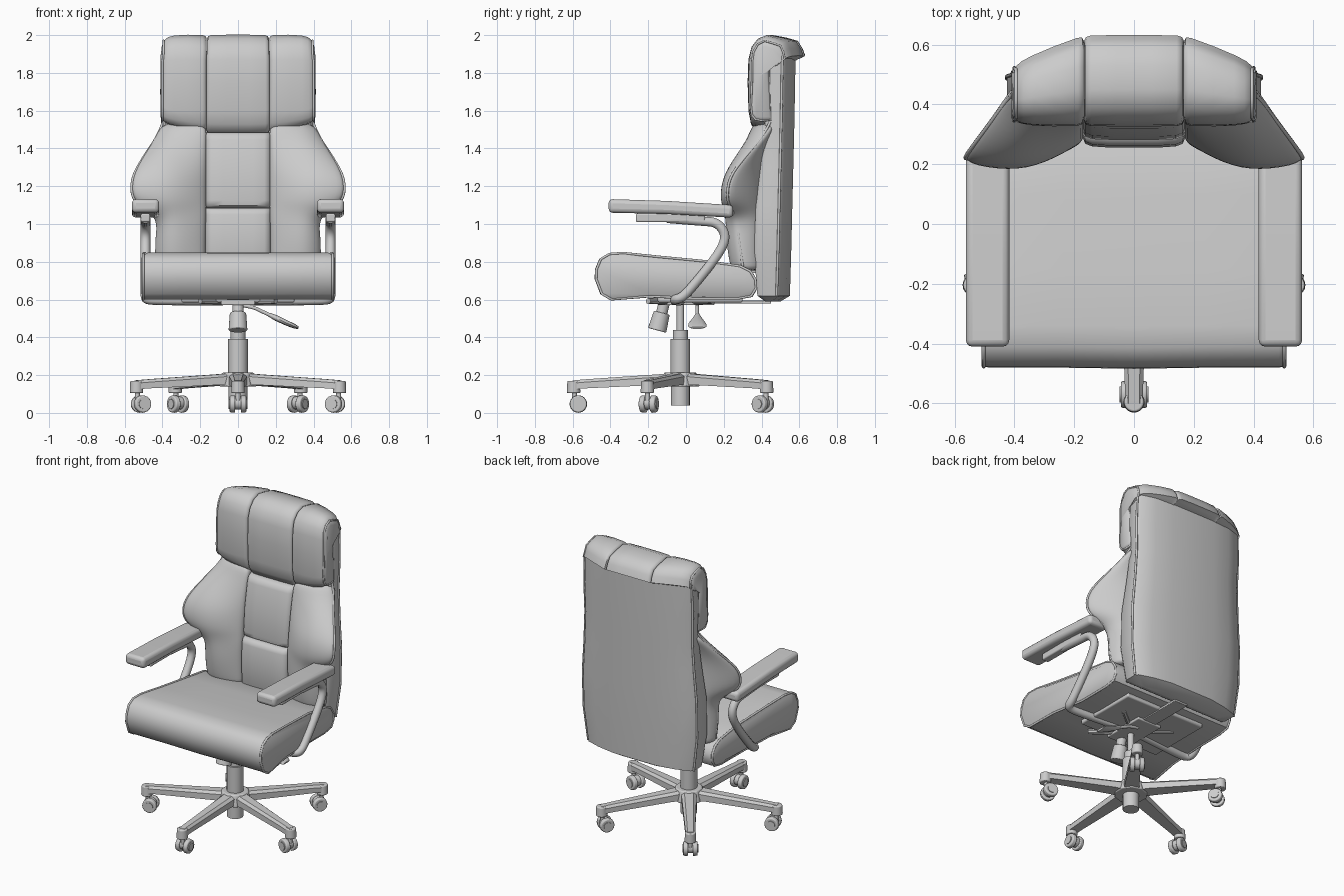
import bpy, bmesh
from math import cos, sin, radians, pi
from mathutils import Vector, Matrix

if "Cube" in bpy.data.objects:
    bpy.data.objects.remove(bpy.data.objects["Cube"])

CY = -0.03  # y of the central column


def finish(name, bm, angle=35, bevel=0, sub=0):
    bmesh.ops.recalc_face_normals(bm, faces=bm.faces)
    me = bpy.data.meshes.new(name)
    bm.to_mesh(me)
    bm.free()
    ob = bpy.data.objects.new(name, me)
    bpy.context.collection.objects.link(ob)
    if bevel:
        m = ob.modifiers.new("bevel", 'BEVEL')
        m.width, m.segments, m.limit_method = bevel, 3, 'ANGLE'
    if sub:
        m = ob.modifiers.new("smooth", 'SUBSURF')
        m.levels = m.render_levels = sub
    bpy.ops.object.select_all(action='DESELECT')
    ob.select_set(True)
    bpy.context.view_layer.objects.active = ob
    bpy.ops.object.shade_smooth_by_angle(angle=radians(180 if sub else angle))
    return ob


def loft(name, rings, **kw):
    bm = bmesh.new()
    vs = [[bm.verts.new(p) for p in r] for r in rings]
    n = len(rings[0])
    for a, b in zip(vs, vs[1:]):
        for i in range(n):
            j = (i + 1) % n
            bm.faces.new((a[i], a[j], b[j], b[i]))
    bm.faces.new(vs[0])
    bm.faces.new(vs[-1])
    return finish(name, bm, **kw)


def box(name, lo, hi, **kw):
    (x0, y0, z0), (x1, y1, z1) = lo, hi
    return loft(name, [[(x0, y0, z), (x1, y0, z), (x1, y1, z), (x0, y1, z)] for z in (z0, z1)], **kw)


def cyl(name, p, q, r1, r2=None, n=24, **kw):
    p, q = Vector(p), Vector(q)
    d = q - p
    mat = Matrix.Translation((p + q) / 2) @ d.to_track_quat('Z', 'Y').to_matrix().to_4x4()
    bm = bmesh.new()
    bmesh.ops.create_cone(bm, cap_ends=True, segments=n, radius1=r1,
                          radius2=r1 if r2 is None else r2, depth=d.length, matrix=mat)
    return finish(name, bm, **kw)


def tube(name, pts, r, closed=False, kind='NURBS'):
    cu = bpy.data.curves.new(name, 'CURVE')
    cu.dimensions, cu.bevel_depth, cu.bevel_resolution = '3D', r, 3
    cu.use_fill_caps = not closed
    sp = cu.splines.new(kind)
    sp.points.add(len(pts) - 1)
    for s, p in zip(sp.points, pts):
        s.co = (*p, 1)
    sp.use_cyclic_u = closed
    if kind == 'NURBS':
        sp.order_u, sp.use_endpoint_u = 3, True
        sp.resolution_u = 6
    ob = bpy.data.objects.new(name, cu)
    bpy.context.collection.objects.link(ob)
    bpy.ops.object.select_all(action='DESELECT')
    ob.select_set(True)
    bpy.context.view_layer.objects.active = ob
    bpy.ops.object.convert(target='MESH')
    return ob


def inset(prof, d):
    c = sum((Vector(p) for p in prof), Vector((0, 0))) / len(prof)
    return [Vector(p) + (c - Vector(p)).normalized() * d for p in prof]


# Seat cushion: side profile lofted across the width, wider at the front
seat_prof = [(-.48, .71), (-.478, .76), (-.455, .815), (-.41, .842), (-.34, .848), (-.15, .83),
             (.1, .805), (.29, .777), (.345, .75), (.372, .705), (.375, .66), (.35, .618),
             (.28, .605), (.05, .603), (-.2, .615), (-.4, .6), (-.45, .63)]


def seat_ring(u, d):
    return [(u * (.462 + .048 * max(0, min(1, (.05 - y) / .45))), y, z) for y, z in inset(seat_prof, d)]


loft("seat", [seat_ring(u, d) for u, d in ((-1, .02), (-.985, .004), (-.95, 0), (-.5, 0), (0, -.004),
                                           (.5, 0), (.95, 0), (.985, .004), (1, .02))], angle=45)
for s in (1, -1):
    tube("seat_piping", seat_ring(s * .985, .004), .007, True, 'POLY')
box("seat_pan", (-.3, -.15, .585), (.3, .3, .63), bevel=.01)

# Back shell: curved plan section lofted upward (z, half width, front y, back y)
shell = [(.59, .3, .42, .5), (.62, .395, .378, .55), (.85, .425, .36, .557), (1.1, .425, .37, .563),
         (1.3, .41, .395, .568), (1.5, .4, .42, .573), (1.7, .405, .415, .577), (1.89, .4, .42, .58)]


def shell_ring(z, w, f, b):
    half = [(w * .96, f), (w, f + .02), (w, b - .07), (w * .96, b - .052), (w * .72, b - .022), (w * .4, b)]
    return [(x, y, z) for x, y in half] + [(-x, y, z) for x, y in reversed(half)]


loft("back_shell", [shell_ring(*r) for r in shell], angle=40)
for s in (1, -1):
    tube("shell_piping", [(s * w, b - .07, z) for z, w, f, b in shell[1:]], .007, kind='POLY')

# Headrest: rolled profile in three padded segments
head_prof = [(.42, 1.475), (.375, 1.485), (.345, 1.53), (.332, 1.6), (.328, 1.75), (.332, 1.87), (.35, 1.935),
             (.39, 1.98), (.45, 2.0), (.53, 1.985), (.59, 1.968), (.615, 1.93), (.63, 1.89),
             (.61, 1.882), (.57, 1.862), (.5, 1.855), (.5, 1.48)]


def head_ring(x, d):
    t = max(0, min(1.15, (abs(x) - .17) / .21))
    out = []
    for y, z in inset(head_prof, d):
        low = max(0, (1.6 - z) / .12)
        out.append((x * (.985 if z > 1.9 else 1), .33 + (y - .33) * (1 - .27 * t), z + .05 * t * low))
    return out


side = [(.168, .02), (.174, .006), (.19, 0), (.27, -.002), (.34, .002), (.375, .01), (.4, .03), (.41, .06)]
for s in (1, -1):
    loft("headrest_side", [head_ring(s * x, d) for x, d in side], angle=50)
    tube("headrest_piping", head_ring(s * .4, .03), .006, True, 'POLY')
mid = [(.167, .02), (.161, .006), (.145, 0), (.06, -.002)]
loft("headrest_middle", [head_ring(-x, d) for x, d in mid] + [head_ring(x, d) for x, d in mid[::-1]], angle=50)

# Lumbar panels: two padded blocks down the middle
for nm, z0, z1, y0, y1 in (("lumbar_upper", 1.085, 1.485, .275, .325), ("lumbar_lower", .74, 1.085, .265, .262)):
    rings = []
    for k, d in ((0, .03), (.03, .008), (.1, 0), (.5, -.008), (.9, 0), (.97, .008), (1, .03)):
        z, y = z0 + (z1 - z0) * k, y0 + (y1 - y0) * k + d
        half = [(.08, y), (.14, y + .004), (.163, y + .013), (.172, y + .035), (.172, .47)]
        rings.append([(x, v, z) for x, v in half] + [(-x, v, z) for x, v in half[::-1]])
    loft(nm, rings, angle=50)

# Wing bolsters: plan sections going up, four front points each
wing = [(.75, (.185, .275, .28, .25, .37, .245, .43, .29)),
        (.78, (.185, .27, .28, .235, .37, .225, .44, .28)),
        (.92, (.18, .265, .28, .215, .37, .205, .44, .26)),
        (1.03, (.172, .265, .29, .215, .37, .205, .425, .25)),
        (1.085, (.17, .27, .3, .205, .4, .188, .51, .215)),
        (1.14, (.17, .275, .3, .195, .42, .172, .572, .195)),
        (1.25, (.168, .29, .31, .205, .43, .185, .57, .21)),
        (1.36, (.168, .305, .32, .265, .42, .255, .505, .295)),
        (1.47, (.168, .33, .29, .33, .37, .345, .43, .395)),
        (1.54, (.168, .35, .28, .36, .36, .385, .405, .425))]
for s in (1, -1):
    rings = []
    for z, c in wing:
        f = list(zip(c[::2], c[1::2]))
        xo, yo = f[3]
        ring = [(.168, .46), (.167, f[0][1] + .03)] + f + [(xo, yo + .04), (.395, max(.41, yo + .06))]
        rings.append([(s * x, y, z) for x, y in ring])
    loft("wing_bolster", rings, sub=2)
    tube("wing_piping", [(s * (c[6] - .008), c[7] + .02, z) for z, c in wing[1:]], .007)

# Armrests: pad, plate and bent tube running under the seat
for s in (1, -1):
    loft("armrest_pad", [[(s * .417, y, a), (s * .562, y, a), (s * .562, y, b), (s * .417, y, b)]
                         for y, a, b in ((-.41, 1.06, 1.132), (-.1, 1.053, 1.122), (.25, 1.033, 1.1))], bevel=.022)
    box("armrest_plate", (s * .465, -.265, 1.01), (s * .515, .1, 1.055), bevel=.008)
    tube("armrest_tube", [(s * .49, y, z) for y, z in ((-.1, 1.03), (.08, 1.015), (.16, 1.01), (.205, .96),
         (.205, .9), (.15, .81), (.04, .675), (-.02, .61))] + [(s * .48, -.06, .6), (s * .4, -.06, .595),
         (s * .08, -.03, .595)], .026)

# Gas lift column
for nm, z0, z1, r in (("column_foot", .04, .2, .05), ("column_sleeve", .2, .39, .052),
                      ("column_collar", .39, .44, .04), ("column_rod", .44, .6, .02)):
    cyl(nm, (0, CY, z0), (0, CY, z1), r)

# Tilt mechanism, knob, lever and the bar to the backrest
box("tilt_plate", (-.09, -.15, .57), (.09, .15, .6), bevel=.006)
for s in (1, -1):
    for e in (1, -1):
        cyl("mount_arm", (s * .05, CY + e * .05, .59), (s * .2, CY + e * .17, .592), .016, n=8)
box("back_bar", (-.05, .1, .578), (.05, .45, .594), bevel=.004)
cyl("tilt_knob", (0, -.153, .437), (0, -.128, .53), .05, .043, bevel=.006)
cyl("tilt_knob_stem", (0, -.128, .53), (0, -.115, .585), .03)
tube("lever_rod", [(.02, .06, .57), (.08, .06, .56), (.12, .06, .54), (.19, .06, .508)], .01)
loft("lever_paddle", [[(x + .4 * h * sin(a), .06 + w * cos(a), z + h * sin(a)) for a in
                       [i * pi / 6 for i in range(12)]]
                      for x, z, w, h in ((.165, .52, .012, .01), (.2, .503, .022, .014), (.26, .475, .046, .013),
                                         (.3, .458, .05, .011), (.32, .45, .036, .006))], angle=50)

# Five-star base with twin-wheel casters
cyl("base_hub", (0, CY, .14), (0, CY, .215), .105, .085, n=10, bevel=.008)
for k in range(5):
    a = radians(-90 + 72 * k)
    u, t = Vector((cos(a), sin(a), 0)), Vector((-sin(a), cos(a), 0))

    def at(r, w=0, z=0):
        return Vector((0, CY, z)) + u * r + t * w

    loft("base_leg", [[at(r, -w, lo), at(r, w, lo), at(r, w, hi - .015), at(r, w * .6, hi), at(r, -w * .6, hi),
                       at(r, -w, hi - .015)] for r, w, lo, hi in
                      ((.05, .048, .145, .21), (.12, .045, .148, .204), (.5, .031, .13, .178), (.57, .03, .125, .172))])
    cyl("leg_end", at(.565, 0, .105), at(.565, 0, .17), .036, .033, n=20, bevel=.006)
    cyl("caster_stem", at(.56, 0, .05), at(.56, 0, .11), .013, n=12)
    cyl("caster_body", at(.54, -.016, .052), at(.54, .016, .052), .034, n=20)
    for s in (1, -1):
        cyl("caster_wheel", at(.54, s * .015, .047), at(.54, s * .044, .047), .047, .044, bevel=.006)
        cyl("caster_hub", at(.54, s * .04, .047), at(.54, s * .049, .047), .026, n=16)
